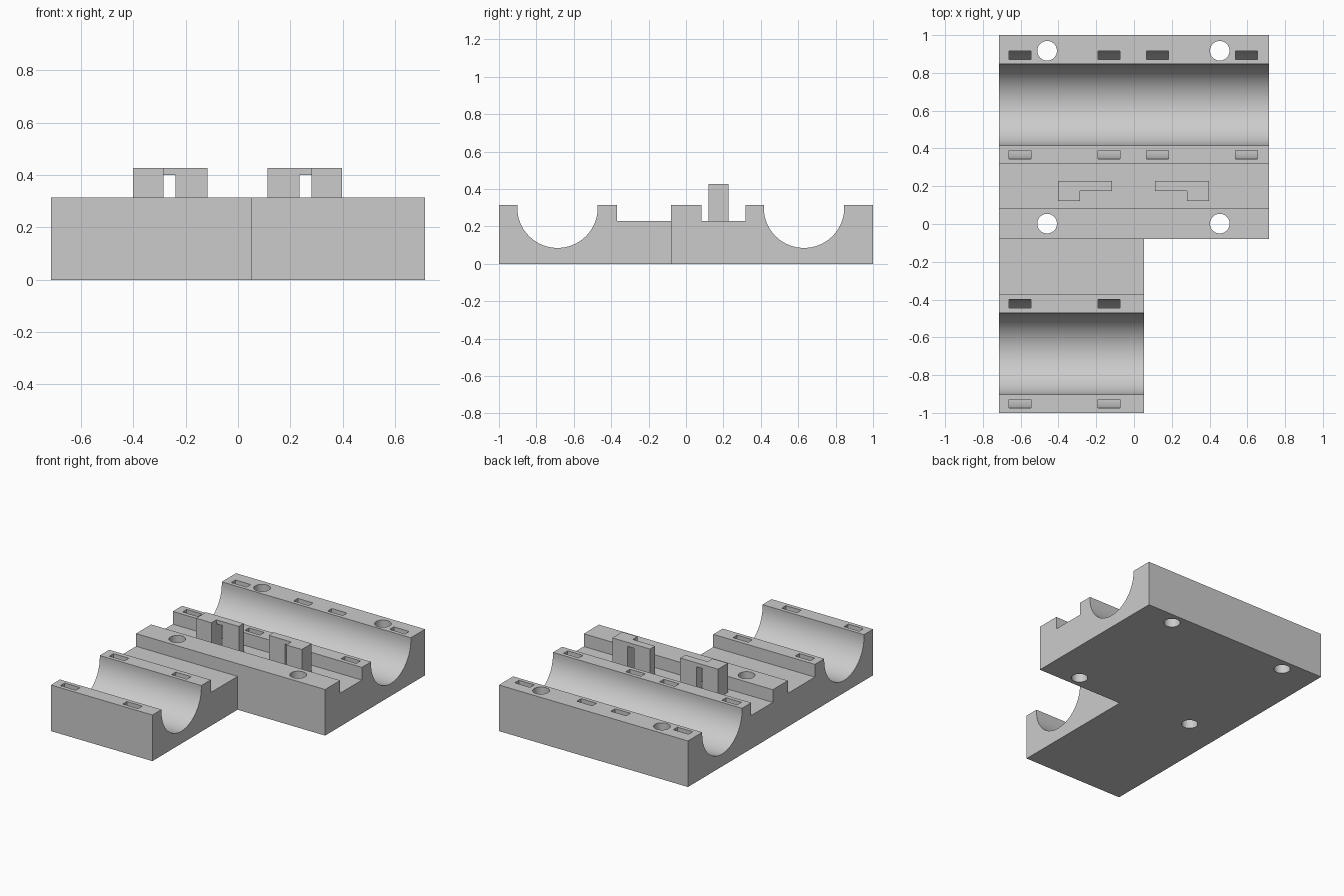
import bpy, bmesh, math
from mathutils import Vector

if "Cube" in bpy.data.objects:
    bpy.data.objects.remove(bpy.data.objects["Cube"], do_unlink=True)

grey = bpy.data.materials.new("light_grey")
grey.use_nodes = True
colour = (0.6, 0.6, 0.6, 1)
grey.diffuse_color = colour
grey.node_tree.nodes["Principled BSDF"].inputs["Base Color"].default_value = colour

LEFT, RIGHT = -0.715, 0.715
FRONT, BACK = -1.0, 1.0
TOP, FLOOR = 0.315, 0.228
STEP_X, STEP_Y = 0.053, -0.08
AXIS_Z, BORE = 0.30, 0.215
BORES = (-0.687, 0.631)


def arc(y, radius, start, end, steps=40):
    """Points (y, z) on a bore-centred arc."""
    out = []
    for i in range(steps + 1):
        a = math.radians(start + (end - start) * i / steps)
        out.append((y + radius * math.cos(a), AXIS_Z + radius * math.sin(a)))
    return out


def prism(name, points, axis, low, high):
    """Extrude a closed outline along x (points are y,z) or z (points are x,y)."""
    bm = bmesh.new()
    place = (lambda p: (low, *p)) if axis == "x" else (lambda p: (*p, low))
    face = bm.faces.new([bm.verts.new(place(p)) for p in points])
    ext = bmesh.ops.extrude_face_region(bm, geom=[face])
    shift = Vector((high - low, 0, 0)) if axis == "x" else Vector((0, 0, high - low))
    moved = [v for v in ext["geom"] if isinstance(v, bmesh.types.BMVert)]
    bmesh.ops.translate(bm, verts=moved, vec=shift)
    bmesh.ops.recalc_face_normals(bm, faces=bm.faces)
    mesh = bpy.data.meshes.new(name)
    bm.to_mesh(mesh)
    bm.free()
    obj = bpy.data.objects.new(name, mesh)
    bpy.context.collection.objects.link(obj)
    mesh.materials.append(grey)
    return obj


def rect(x0, x1, y0, y1):
    return [(x0, y0), (x1, y0), (x1, y1), (x0, y1)]


def cut(target, cutter):
    cutter.hide_render = True
    mod = target.modifiers.new("cut", "BOOLEAN")
    mod.operation = "DIFFERENCE"
    mod.solver = "EXACT"
    mod.object = cutter
    bpy.context.view_layer.objects.active = target
    bpy.ops.object.modifier_apply(modifier=mod.name)
    bpy.data.objects.remove(cutter, do_unlink=True)


def bore_edge(y):
    return [(y - BORE, TOP)] + arc(y, BORE, 180, 360) + [(y + BORE, TOP)]


def trough(y0, y1):
    return [(y0, TOP), (y0, FLOOR), (y1, FLOOR), (y1, TOP)]


# Carriage body: side profile with two bearing bores and two troughs
profile = [(FRONT, 0), (FRONT, TOP)]
profile += bore_edge(BORES[0]) + trough(-0.37, STEP_Y) + trough(0.083, 0.317)
profile += bore_edge(BORES[1]) + [(BACK, TOP), (BACK, 0)]
body = prism("carriage_body", profile, "x", LEFT, RIGHT)

# Missing front corner
cut(body, prism("corner_cutter", rect(STEP_X, 1, -2, STEP_Y), "z", -1, 1))

# Curved tie channels wrapping under each bore
for bore_y, centres in ((BORES[0], (-0.603, -0.132)),
                        (BORES[1], (-0.603, -0.132, 0.125, 0.595))):
    inner, outer = 0.241, 0.286
    ring = [(bore_y - outer, 0.5)] + arc(bore_y, outer, 180, 360)
    ring += [(bore_y + outer, 0.5), (bore_y + inner, 0.5)]
    ring += arc(bore_y, inner, 360, 180) + [(bore_y - inner, 0.5)]
    for x in centres:
        cut(body, prism("channel_cutter", ring, "x", x - 0.058, x + 0.058))

# Screw holes
for x in (-0.46, 0.454):
    for y in (0.002, 0.917):
        circle = [(x + 0.052 * math.cos(math.tau * i / 40),
                   y + 0.052 * math.sin(math.tau * i / 40)) for i in range(40)]
        cut(body, prism("hole_cutter", circle, "z", -1, 1))

bpy.ops.object.select_all(action="DESELECT")
body.select_set(True)
bpy.context.view_layer.objects.active = body
bpy.ops.object.shade_smooth_by_angle(angle=math.radians(30))

# Belt clips: mirrored L-shaped posts with a slot through the bar
for name, side in (("right_belt_clip", -1), ("left_belt_clip", 1)):
    def mx(pts):
        return [(side * x - 0.002, y) for x, y in pts]
    outline = [(0.114, 0.174), (0.283, 0.174), (0.283, 0.121),
               (0.4, 0.121), (0.4, 0.228), (0.114, 0.228)]
    clip = prism(name, mx(outline), "z", FLOOR, 0.427)
    slot = mx(rect(0.236, 0.283, 0.1, 0.3))
    cut(clip, prism("slot_cutter", slot, "z", 0.1, 0.4))
